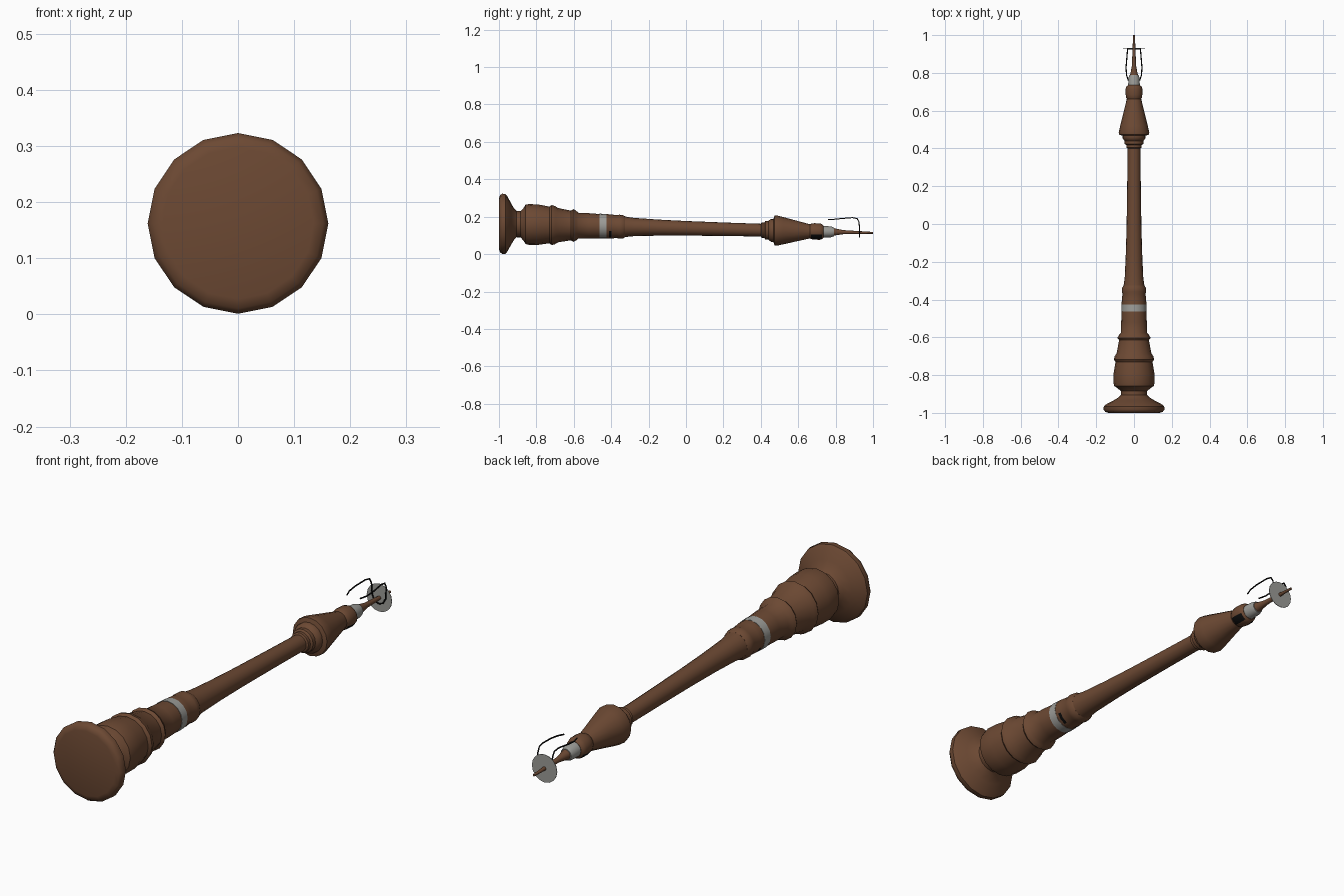
import bpy, math

if "Cube" in bpy.data.objects:
    bpy.data.objects.remove(bpy.data.objects["Cube"])

def material(name, rgb):
    m = bpy.data.materials.new(name)
    m.diffuse_color = (*rgb, 1)
    m.use_nodes = True
    m.node_tree.nodes["Principled BSDF"].inputs["Base Color"].default_value = m.diffuse_color
    return m

WOOD = material("brown wood", (0.15, 0.066, 0.033))
METAL = material("grey metal", (0.33, 0.33, 0.31))
BLACK = material("black", (0.004, 0.004, 0.004))
SIDES = 16

def axis_z(y):
    """Height of the slightly sloping centre line."""
    return 0.138 - 0.0245 * y

def turned(name, profile, mats, caps=True, rule=None, angle=40):
    """Lathe a (y, radius) profile around the sloping axis."""
    verts, faces = [], []
    for y, r in profile:
        for i in range(SIDES):
            a = 2 * math.pi * i / SIDES
            verts.append((r * math.sin(a), y, axis_z(y) + r * math.cos(a)))
    for k in range(len(profile) - 1):
        for i in range(SIDES):
            j = (i + 1) % SIDES
            a, b = k * SIDES, (k + 1) * SIDES
            faces.append((a + i, a + j, b + j, b + i))
    if caps:
        faces.append(tuple(reversed(range(SIDES))))
        n = (len(profile) - 1) * SIDES
        faces.append(tuple(range(n, n + SIDES)))
    me = bpy.data.meshes.new(name)
    me.from_pydata(verts, [], faces)
    for m in mats:
        me.materials.append(m)
    if rule:
        for p in me.polygons:
            p.material_index = rule(p.center)
    ob = bpy.data.objects.new(name, me)
    bpy.context.collection.objects.link(ob)
    bpy.ops.object.select_all(action='DESELECT')
    ob.select_set(True)
    bpy.context.view_layer.objects.active = ob
    # make all normals point outwards
    bpy.ops.object.mode_set(mode='EDIT')
    bpy.ops.mesh.select_all(action='SELECT')
    bpy.ops.mesh.normals_make_consistent(inside=False)
    bpy.ops.object.mode_set(mode='OBJECT')
    bpy.ops.object.shade_smooth_by_angle(angle=math.radians(angle))
    return ob

# flared bell foot and stepped lower joint
turned("bell", [
    (-1.0, 0.135), (-0.995, 0.152), (-0.983, 0.161), (-0.965, 0.16), (-0.953, 0.145),
    (-0.935, 0.11), (-0.918, 0.082), (-0.905, 0.07), (-0.885, 0.07), (-0.868, 0.088),
    (-0.858, 0.105), (-0.84, 0.109), (-0.79, 0.108), (-0.73, 0.098), (-0.718, 0.107),
    (-0.70, 0.102), (-0.685, 0.092), (-0.615, 0.079), (-0.603, 0.088),
    (-0.588, 0.08), (-0.575, 0.069), (-0.52, 0.068), (-0.46, 0.065)], [WOOD])

# metal ring around the joint
turned("joint_ring", [(-0.462, 0.0655), (-0.462, 0.067), (-0.425, 0.066), (-0.425, 0.06)], [METAL])

# collar above the ring with small dark marks on its lower sides
def collar_marks(c):
    low = c.z < axis_z(c.y) - 0.03
    return 1 if -0.415 < c.y < -0.395 and low and abs(c.x) > 0.03 else 0

turned("joint_collar", [
    (-0.425, 0.065), (-0.412, 0.065), (-0.398, 0.064), (-0.37, 0.061), (-0.358, 0.064),
    (-0.338, 0.063), (-0.325, 0.055)], [WOOD, BLACK], rule=collar_marks)

# long slender upper pipe
turned("pipe", [(-0.327, 0.055), (-0.28, 0.049), (-0.15, 0.043), (0, 0.039),
                (0.2, 0.036), (0.405, 0.034)], [WOOD])

# pear-shaped top with beaded rings
turned("top_bulb", [
    (0.40, 0.034), (0.405, 0.041), (0.418, 0.041), (0.424, 0.049), (0.44, 0.049),
    (0.446, 0.055), (0.456, 0.062), (0.468, 0.062), (0.473, 0.079), (0.485, 0.081),
    (0.52, 0.073), (0.58, 0.058), (0.65, 0.041), (0.662, 0.038)], [WOOD])

# neck bead, wrapped in dark thread on its lower sides
def thread(c):
    low = c.z < axis_z(c.y) - 0.012
    return 1 if 0.665 < c.y < 0.73 and low and abs(c.x) > 0.015 else 0

turned("neck_bead", [(0.66, 0.036), (0.668, 0.041), (0.685, 0.044), (0.715, 0.044),
                     (0.728, 0.04), (0.735, 0.032)], [WOOD, BLACK], rule=thread)

# metal staple socket, reed and lip disc
turned("staple_socket", [(0.73, 0.031), (0.775, 0.029), (0.79, 0.024)], [METAL])
turned("reed", [(0.785, 0.022), (0.80, 0.018), (0.84, 0.011), (0.92, 0.008), (1.0, 0.005)], [WOOD])
turned("lip_disc", [(0.929, 0.058), (0.931, 0.058)], [METAL])

# bent wire guard: two prongs joined by a loop under the reed
half = [(0.03, 0.76, 0.184), (0.04, 0.79, 0.186), (0.042, 0.83, 0.19), (0.037, 0.89, 0.195),
        (0.035, 0.915, 0.19), (0.034, 0.926, 0.17), (0.031, 0.927, 0.12), (0.018, 0.927, 0.097)]
path = half + [(0, 0.927, 0.091)] + [(-x, y, z) for x, y, z in reversed(half)]
cu = bpy.data.curves.new("wire_guard", 'CURVE')
cu.dimensions = '3D'
cu.bevel_depth = 0.003
cu.bevel_resolution = 1
cu.use_fill_caps = True
sp = cu.splines.new('POLY')
sp.points.add(len(path) - 1)
for p, co in zip(sp.points, path):
    p.co = (*co, 1)
cu.materials.append(BLACK)
bpy.context.collection.objects.link(bpy.data.objects.new("wire_guard", cu))
